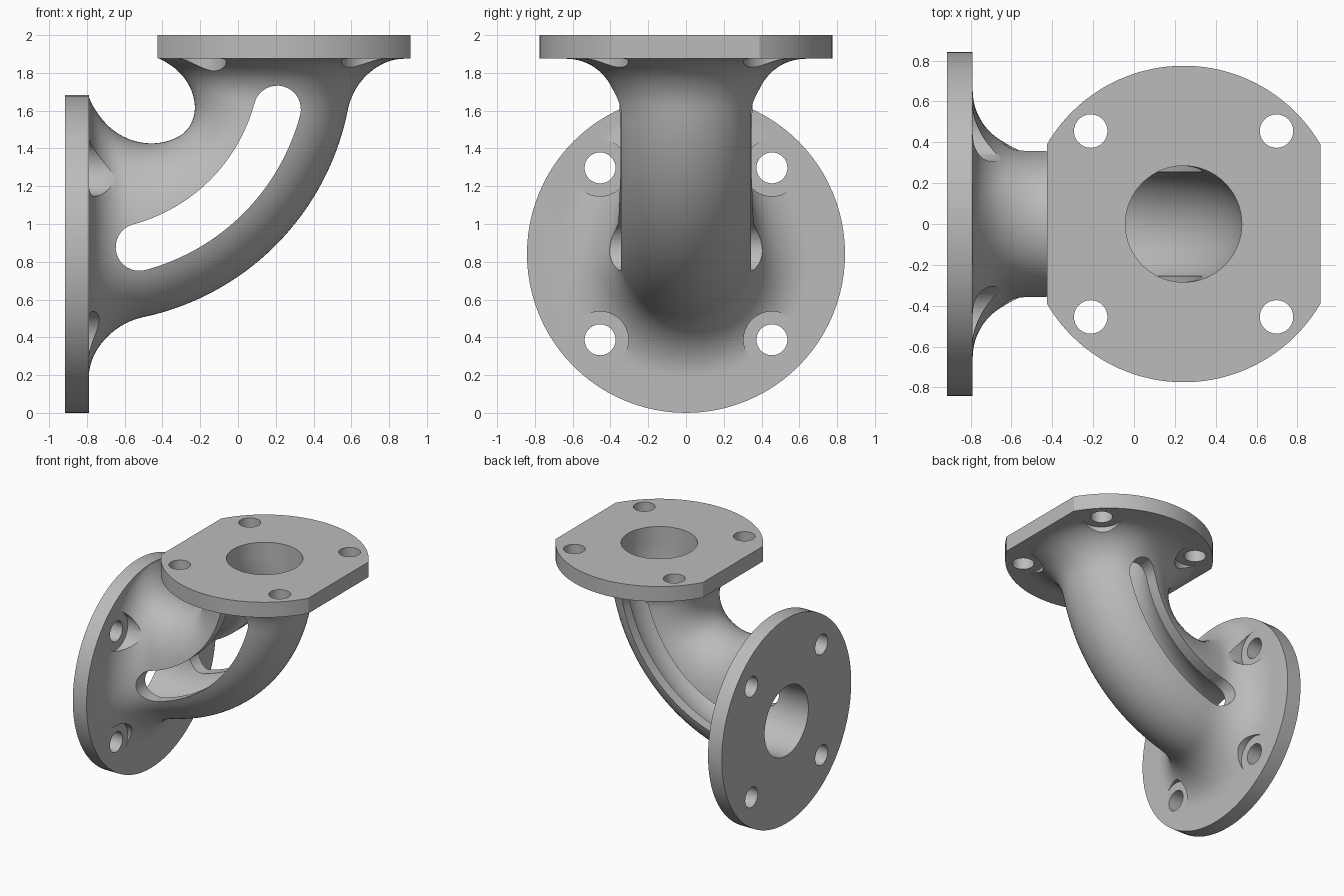
import bpy, bmesh
from math import sin, cos, pi, radians, sqrt, acos
from mathutils import Matrix, Vector

if "Cube" in bpy.data.objects:
    bpy.data.objects.remove(bpy.data.objects["Cube"])

# Main dimensions
FACE_X, FACE_Z = -0.79, 1.875      # inner faces of the two flanges, also the bend centre
BEND = 1.033                       # bend radius of the centreline
THICK = 0.125
PIPE, BORE = 0.365, 0.285
BOLT, HOLE, SPOT = 0.455, 0.082, 0.15
SIDE = Matrix.Translation((FACE_X, 0, FACE_Z - BEND)) @ Matrix.Rotation(pi / 2, 4, 'Y')
TOP = Matrix.Translation((FACE_X + BEND, 0, FACE_Z))

grey = bpy.data.materials.new("cast_grey")
grey.use_nodes = True
colour = (0.5, 0.5, 0.5, 1)
grey.diffuse_color = colour
grey.node_tree.nodes["Principled BSDF"].inputs["Base Color"].default_value = colour


def loft(name, rings):
    """Closed solid through rings with equal point counts."""
    bm = bmesh.new()
    loops = [[bm.verts.new(p) for p in ring] for ring in rings]
    n = len(loops[0])
    for a, b in zip(loops, loops[1:]):
        for i in range(n):
            j = (i + 1) % n
            bm.faces.new((a[i], a[j], b[j], b[i]))
    bm.faces.new(loops[0])
    bm.faces.new(loops[-1])
    bmesh.ops.recalc_face_normals(bm, faces=bm.faces)
    mesh = bpy.data.meshes.new(name)
    bm.to_mesh(mesh)
    bm.free()
    mesh.materials.append(grey)
    obj = bpy.data.objects.new(name, mesh)
    bpy.context.collection.objects.link(obj)
    return obj


def prism(name, outline, low, high, frame):
    return loft(name, [[frame @ Vector((u, v, h)) for u, v in outline] for h in (low, high)])


def arc(r, start, end, steps, u=0, v=0):
    span = [start + (end - start) * i / steps for i in range(steps + 1)]
    return [(u + r * cos(a), v + r * sin(a)) for a in span]


def disc(r, u=0, v=0, steps=48):
    return arc(r, 0, 2 * pi, steps, u, v)[:-1]


def combine(body, tool, operation):
    mod = body.modifiers.new(operation, 'BOOLEAN')
    mod.operation, mod.object, mod.solver = operation, tool, 'EXACT'
    bpy.context.view_layer.objects.active = body
    bpy.ops.object.modifier_apply(modifier=mod.name)
    bpy.data.objects.remove(tool)


def on_bend(t, rho, y):
    return Vector((FACE_X + rho * sin(t), y, FACE_Z - rho * cos(t)))


# Distance of the throat from the bend centre at even steps round the bend
THROAT = [0.2, 0.29, 0.39, 0.48, 0.554, 0.61, 0.642, 0.628, 0.575, 0.49, 0.375]


def throat(s):
    x = s * (len(THROAT) - 1)
    i = min(int(x), len(THROAT) - 2)
    f = x - i
    p1, p2 = THROAT[i], THROAT[i + 1]
    p0 = THROAT[i - 1] if i else 2 * p1 - p2
    p3 = THROAT[i + 2] if i + 2 < len(THROAT) else 2 * p2 - p1
    return p1 + f / 2 * (p2 - p0 + f * (2 * p0 - 5 * p1 + 4 * p2 - p3
                                        + f * (3 * (p1 - p2) + p3 - p0)))


def flare(t, rho):
    """Fillet growth towards each flange face."""
    total = 0
    for d, r in ((rho * sin(t), 0.29), (rho * cos(t), 0.27)):
        gap = min(r, max(0, r - d))
        total += r - sqrt(r * r - gap * gap)
    return total


def elbow_ring(t):
    outer = PIPE + flare(t, BEND + PIPE)
    inner = BEND - throat(t / (pi / 2))
    width = PIPE + flare(t, BEND)
    return [on_bend(t, BEND + c * (outer if c > 0 else inner), width * s)
            for c, s in disc(1, steps=72)]


def bore_ring(t):
    return [on_bend(t, BEND + u, v) for u, v in disc(BORE, steps=64)]


def extended(ring_at, steps, reach):
    """Rings round the bend, carried straight on into the flanges."""
    rings = [ring_at(pi / 4 * (1 - cos(pi * i / steps))) for i in range(steps + 1)]
    first = [p - Vector((reach, 0, 0)) for p in rings[0]]
    last = [p + Vector((0, 0, reach)) for p in rings[-1]]
    return [first] + rings + [last]


# Flared elbow with spot faces cut round the bolt positions
body = loft("flanged_elbow", extended(elbow_ring, 64, 0.06))
bolts = [(u, v) for u in (-BOLT, BOLT) for v in (-BOLT, BOLT)]
for u, v in bolts:
    combine(body, prism("spot_cutter", disc(SPOT, u, v), 0, 0.25, SIDE), 'DIFFERENCE')
    combine(body, prism("spot_cutter", disc(SPOT, u, v), -0.25, 0, TOP), 'DIFFERENCE')

# Round side flange and top flange with two flats
combine(body, prism("side_flange", disc(0.842, steps=96), -THICK, 0, SIDE), 'UNION')
flat = acos(0.67 / 0.775)
outline = arc(0.775, flat, pi - flat, 40) + arc(0.775, pi + flat, 2 * pi - flat, 40)
combine(body, prism("top_flange", outline, 0, THICK, TOP), 'UNION')

# Bore through the bend
combine(body, loft("bore_cutter", extended(bore_ring, 48, 0.2)), 'DIFFERENCE')

# Curved slot through both side walls
start, end = radians(15), radians(75)
half = 0.125
path = []
for i in range(33):
    path.append((start + (end - start) * i / 32, 0, half))
for i in range(1, 16):
    path.append((end, half * sin(pi * i / 16), half * cos(pi * i / 16)))
for i in range(33):
    path.append((end + (start - end) * i / 32, 0, -half))
for i in range(1, 16):
    path.append((start, -half * sin(pi * i / 16), -half * cos(pi * i / 16)))
slot = [[on_bend(t, BEND + out, y) + along * Vector((cos(t), 0, sin(t)))
         for t, along, out in path] for y in (-0.7, 0.7)]
combine(body, loft("slot_cutter", slot), 'DIFFERENCE')

# Bolt holes
for u, v in bolts:
    combine(body, prism("hole_cutter", disc(HOLE, u, v, 32), -0.2, 0.05, SIDE), 'DIFFERENCE')
    combine(body, prism("hole_cutter", disc(HOLE, u, v, 32), -0.05, 0.2, TOP), 'DIFFERENCE')

# Smooth shading with crisp machined edges
bpy.ops.object.select_all(action='DESELECT')
body.select_set(True)
bpy.context.view_layer.objects.active = body
bpy.ops.object.shade_smooth_by_angle(angle=radians(30))
